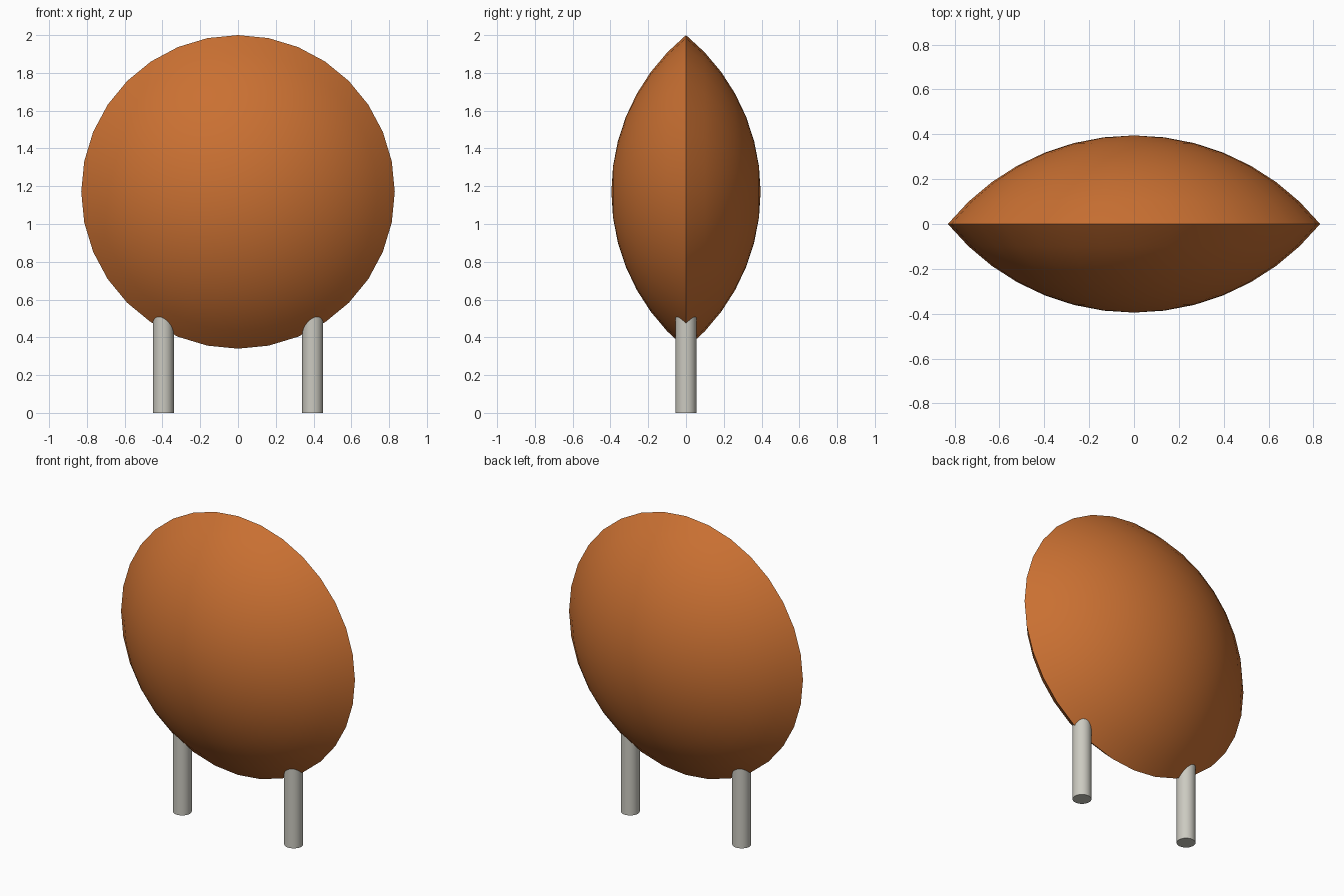
import bpy, bmesh, math

cube = bpy.data.objects.get("Cube")
if cube:
    bpy.data.objects.remove(cube, do_unlink=True)


def make_material(name, rgb):
    m = bpy.data.materials.new(name)
    m.use_nodes = True
    m.diffuse_color = (*rgb, 1)
    bsdf = next(n for n in m.node_tree.nodes if n.type == 'BSDF_PRINCIPLED')
    bsdf.inputs["Base Color"].default_value = (*rgb, 1)
    return m


def finish(obj, mat):
    obj.data.materials.append(mat)
    bpy.ops.object.select_all(action='DESELECT')
    obj.select_set(True)
    bpy.context.view_layer.objects.active = obj
    bpy.ops.object.shade_smooth_by_angle(angle=math.radians(30))


orange = make_material("burnt orange", (0.59, 0.163, 0.032))
grey = make_material("warm light grey", (0.60, 0.59, 0.53))

# Lens body: two spherical caps meeting at a sharp upright rim
RIM, HALF, CENTRE = 0.83, 0.395, 1.17
SEGMENTS, RINGS = 32, 7
R = (RIM ** 2 + HALF ** 2) / (2 * HALF)
edge_angle = math.asin(RIM / R)

bm = bmesh.new()
profile = []
for i in range(-RINGS, RINGS + 1):
    a = edge_angle * (1 - abs(i) / RINGS)
    y = math.copysign(R * math.cos(a) - (R - HALF), i) if i else 0
    profile.append(bm.verts.new((0, y, R * math.sin(a))))
edges = [bm.edges.new(pair) for pair in zip(profile, profile[1:])]
bmesh.ops.spin(bm, geom=profile + edges, cent=(0, 0, 0), axis=(0, 1, 0),
               angle=2 * math.pi, steps=SEGMENTS)
bmesh.ops.remove_doubles(bm, verts=bm.verts[:], dist=1e-4)
bmesh.ops.recalc_face_normals(bm, faces=bm.faces[:])
mesh = bpy.data.meshes.new("lens_body")
bm.to_mesh(mesh)
bm.free()
body = bpy.data.objects.new("lens_body", mesh)
body.location.z = CENTRE
bpy.context.collection.objects.link(body)
finish(body, orange)

# Two round legs whose tops are buried in the rim
LEG_HEIGHT = 0.56
for name, side in (("left_leg", 1), ("right_leg", -1)):
    bpy.ops.mesh.primitive_cylinder_add(vertices=32, radius=0.055, depth=LEG_HEIGHT,
                                        location=(side * 0.395, 0, LEG_HEIGHT / 2))
    leg = bpy.context.object
    leg.name = name
    finish(leg, grey)
